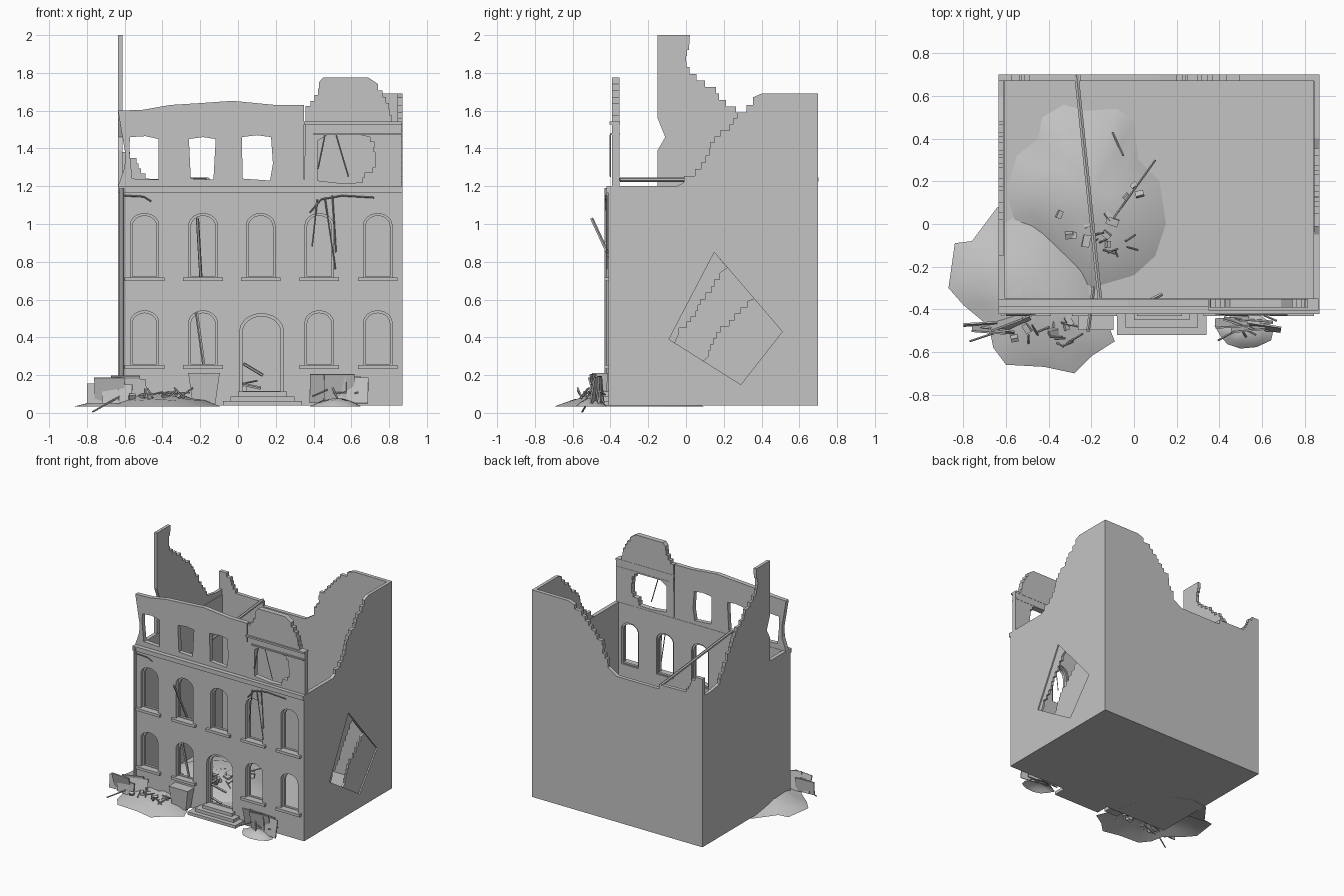
import bpy, bmesh, math, random
from mathutils import Vector, Matrix

random.seed(4)
stone = bpy.data.materials.new("grey stone")
stone.diffuse_color = (0.55, 0.55, 0.55, 1)


def add(name, bm, smooth=False):
    bmesh.ops.recalc_face_normals(bm, faces=bm.faces)
    me = bpy.data.meshes.new(name)
    bm.to_mesh(me)
    bm.free()
    me.materials.append(stone)
    for p in me.polygons:
        p.use_smooth = smooth
    ob = bpy.data.objects.new(name, me)
    bpy.context.collection.objects.link(ob)
    return ob


def plate(name, loops, axis, pos, thick):
    """Flat slab with holes, facing along the x or y axis."""
    cu = bpy.data.curves.new(name, 'CURVE')
    cu.dimensions = '2D'
    cu.fill_mode = 'BOTH'
    cu.extrude = thick / 2
    for loop in loops:
        sp = cu.splines.new('POLY')
        sp.points.add(len(loop) - 1)
        for p, (u, v) in zip(sp.points, loop):
            p.co = (u, v, 0, 1)
        sp.use_cyclic_u = True
    tmp = bpy.data.objects.new(name + "_outline", cu)
    bpy.context.collection.objects.link(tmp)
    bpy.context.view_layer.update()
    me = bpy.data.meshes.new_from_object(tmp.evaluated_get(bpy.context.evaluated_depsgraph_get()))
    bpy.data.objects.remove(tmp)
    bm = bmesh.new()
    bm.from_mesh(me)
    bmesh.ops.remove_doubles(bm, verts=bm.verts, dist=1e-5)
    for v in bm.verts:
        u, w, d = v.co
        v.co = (u, pos - d, w) if axis == 'y' else (pos + d, u, w)
    return add(name, bm)


def box(name, x0, x1, y0, y1, z0, z1, rot=None):
    bm = bmesh.new()
    bmesh.ops.create_cube(bm, size=1)
    c = Vector(((x0 + x1) / 2, (y0 + y1) / 2, (z0 + z1) / 2))
    for v in bm.verts:
        p = Vector((v.co.x * (x1 - x0), v.co.y * (y1 - y0), v.co.z * (z1 - z0)))
        v.co = c + (rot @ p if rot else p)
    return add(name, bm)


def sticks(name, paths, r, sides=5):
    """Rods following each chain of points."""
    bm = bmesh.new()
    for path in paths:
        for a, b in zip(path, path[1:]):
            a, b = Vector(a), Vector(b)
            m = Matrix.Translation((a + b) / 2) @ (b - a).to_track_quat('Z', 'Y').to_matrix().to_4x4()
            bmesh.ops.create_cone(bm, cap_ends=True, segments=sides, radius1=r, radius2=r,
                                  depth=(b - a).length, matrix=m)
    return add(name, bm)


def jag(pts, row=0.032, amp=0.014):
    """Broken brick edge: rows stepping along a line."""
    out = []
    for (u0, v0), (u1, v1) in zip(pts, pts[1:]):
        n = max(1, round(abs(v1 - v0) / row))
        for i in range(n):
            u = u0 + (u1 - u0) * (i + 0.5) / n + random.uniform(-amp, amp)
            out += [(u, v0 + (v1 - v0) * i / n), (u, v0 + (v1 - v0) * (i + 1) / n)]
    return out


def arch(cx, w, z0, z1, rise):
    top = [(cx + w / 2 * math.cos(a), z1 - rise + rise * math.sin(a))
           for a in [math.pi * i / 12 for i in range(13)]]
    return [(cx - w / 2, z0), (cx + w / 2, z0)] + top


def mound(name, rim, centre, height, z=0.033):
    """Heap of rubble: rings shrinking from a ragged rim to a peak."""
    bm = bmesh.new()
    rings = []
    for t in (1, 0.75, 0.5, 0.25):
        k = 0 if t == 1 else 1
        rings.append([bm.verts.new((centre[0] + (x - centre[0]) * t, centre[1] + (y - centre[1]) * t,
                      z + k * height * ((1 - t) ** 0.7 + random.uniform(-0.1, 0.1)))) for x, y in rim])
    n = len(rim)
    for a, b in zip(rings, rings[1:]):
        for i in range(n):
            bm.faces.new((a[i], a[(i + 1) % n], b[(i + 1) % n], b[i]))
    bm.faces.new(rings[-1])
    return add(name, bm, True)


# Main block: floor, front with arched openings, plain back and left side
L, R, F, B = -0.635, 0.87, -0.41, 0.70
COLS = (-0.495, -0.185, 0.12, 0.43, 0.74)
upper = [arch(x, 0.15, 0.715, 1.055, 0.06) for x in COLS]
lower = [arch(x, 0.15, 0.25, 0.54, 0.06) for x in COLS if x != 0.12]
door = arch(0.125, 0.23, 0.11, 0.525, 0.09)
box("floor", L, R, F, B, 0.04, 0.05)
plate("front_wall", [[(L, 0.04), (R, 0.04), (R, 1.2), (L, 1.2)]] + upper + lower + [door],
      'y', -0.38, 0.06)
box("back_wall", L, R, B - 0.03, B, 0.04, 1.2)
box("left_wall", L, L + 0.03, F + 0.06, B - 0.03, 0.04, 1.2)

# Right wall with a broken opening between two recessed panels
diamond = [(0.15, 0.85), (0.51, 0.43), (0.29, 0.15), (-0.09, 0.39)]
plate("right_wall", [[(F + 0.06, 0.04), (B - 0.03, 0.04), (B - 0.03, 1.2), (F + 0.06, 1.2)], diamond],
      'x', R - 0.015, 0.03)
plate("upper_broken_panel", [[(0.15, 0.85), (0.22, 0.768)] + jag([(0.2, 0.74), (0.1, 0.6), (-0.04, 0.42)])
      + [(-0.06, 0.37), (-0.09, 0.39)]], 'x', R - 0.018, 0.016)
plate("lower_broken_panel", [[(0.36, 0.605), (0.51, 0.43), (0.29, 0.15), (0.09, 0.276)]
      + jag([(0.11, 0.3), (0.2, 0.46), (0.33, 0.59)])], 'x', R - 0.018, 0.016)

# Window and door frames, sills, mouldings
for i, (cx, w, z0, z1, rise) in enumerate([(x, 0.15, 0.715, 1.055, 0.06) for x in COLS]
                                          + [(x, 0.15, 0.25, 0.54, 0.06) for x in COLS if x != 0.12]):
    plate(f"window_frame_{i}", [arch(cx, w + 0.01, z0 - 0.004, z1 + 0.005, rise),
          arch(cx, w - 0.022, z0 + 0.008, z1 - 0.012, rise - 0.005)], 'y', -0.37, 0.02)
    box(f"window_sill_{i}", cx - 0.105, cx + 0.105, F - 0.022, F + 0.03, z0 - 0.018, z0 + 0.003)
plate("door_frame", [arch(0.125, 0.24, 0.105, 0.53, 0.09), arch(0.125, 0.2, 0.115, 0.51, 0.08)],
      'y', -0.37, 0.02)
box("cornice", L, R, F - 0.012, F + 0.03, 1.165, 1.2)
sticks("drain_pipe", [[(-0.615, -0.42, 0.1), (-0.615, -0.42, 1.19)]], 0.012, 8)
for i in range(3):
    box(f"door_step_{i}", -0.08 + i * 0.04, 0.34 - i * 0.04, -0.52 + i * 0.035, F + 0.01,
        0.04 + i * 0.024, 0.064 + i * 0.024)

# Top storey: left part of the front with three window holes
top_left = [(L, 1.2), (0.35, 1.2), (0.35, 1.63), (0.2, 1.63), (-0.03, 1.652), (-0.2, 1.64), (-0.36, 1.63),
            (-0.5, 1.605), (L, 1.6), (-0.615, 1.48), (-0.598, 1.38), (-0.6, 1.3)]
gaps = [[(-0.56, 1.24), (-0.42, 1.235), (-0.42, 1.45), (-0.49, 1.465), (-0.572, 1.46), (-0.575, 1.39)],
        [(-0.25, 1.24), (-0.13, 1.235), (-0.118, 1.45), (-0.185, 1.46), (-0.26, 1.45)],
        [(0.025, 1.24), (0.17, 1.23), (0.185, 1.32), (0.175, 1.46), (0.1, 1.47), (0.02, 1.46)]]
plate("top_front_wall", [top_left] + gaps, 'y', -0.37, 0.035)

# Top storey: taller broken bay at the right of the front
bay = [(0.35, 1.2), (0.865, 1.2), (0.865, 1.54)] + jag([(0.83, 1.54), (0.79, 1.64), (0.72, 1.74)]) + \
      [(0.69, 1.775), (0.45, 1.775)] + jag([(0.45, 1.75), (0.39, 1.65), (0.36, 1.6)])
bay_hole = [(0.42, 1.23), (0.55, 1.215)] + jag([(0.65, 1.22), (0.71, 1.3), (0.73, 1.38), (0.69, 1.46)]) + \
           [(0.63, 1.475), (0.48, 1.475), (0.42, 1.44)]
plate("top_bay_wall", [bay, bay_hole], 'y', -0.372, 0.04)
box("bay_moulding", 0.35, 0.865, -0.405, -0.35, 1.528, 1.542)
box("bay_window_hood", 0.4, 0.86, -0.402, -0.35, 1.472, 1.482)

# Broken remains of the other top storey walls
plate("top_left_wall", [[(-0.15, 1.2), (-0.15, 1.39), (-0.11, 1.46), (-0.15, 1.56), (-0.15, 2.0), (0.02, 2.0)]
      + jag([(0.01, 1.98), (0.0, 1.83), (0.17, 1.69), (0.28, 1.59), (0.4, 1.4), (0.5, 1.26)])
      + [(0.6, 1.24), (0.67, 1.24), (0.67, 1.2)]], 'x', L + 0.012, 0.024)
plate("top_right_wall", [[(0.67, 1.2), (0.67, 1.69), (0.4, 1.69)]
      + jag([(0.38, 1.67), (0.29, 1.59), (0.12, 1.4), (0.08, 1.29), (-0.03, 1.22)])
      + [(-0.05, 1.2)]], 'x', R - 0.013, 0.026)
plate("top_back_right_wall", [[(R, 1.2), (R, 1.69), (0.55, 1.69)]
      + jag([(0.52, 1.67), (0.37, 1.57), (0.27, 1.45), (0.18, 1.25)]) + [(0.12, 1.2)]], 'y', B - 0.015, 0.03)
plate("top_back_left_wall", [[(L, 1.2), (L, 1.38)] + jag([(-0.59, 1.38), (-0.53, 1.32), (-0.48, 1.24)])
      + [(-0.25, 1.235), (-0.25, 1.2)]], 'y', B - 0.015, 0.03)

# Fallen roof beam and loose planks in the windows
sticks("fallen_beam", [[(-0.27, 0.7, 1.235), (-0.16, -0.35, 1.235)]], 0.012, 6)
sticks("loose_planks", [[(-0.215, -0.5, 1.03), (-0.19, -0.3, 0.6)], [(-0.22, -0.39, 0.54), (-0.18, -0.36, 0.25)],
                        [(0.03, -0.38, 0.26), (0.13, -0.33, 0.2)], [(0.03, -0.37, 0.15), (0.12, -0.38, 0.13)]], 0.009)
# Hanging roots over the right hand windows
sticks("hanging_roots", [
    [(x0 + s * (1 - math.cos(t * 1.5)), y, z0 + h * math.sin(t * 3.14 * 0.5 + 1.57) - h) for t in (0, 0.2, 0.4, 0.6, 0.8, 1)]
    for x0, s, y, z0, h in ((0.42, -0.03, -0.42, 1.13, 0.25), (0.46, 0.06, -0.42, 1.14, 0.38), (0.5, 0.02, -0.42, 1.15, 0.3),
                            (0.46, -0.04, -0.4, 1.47, 0.18), (0.52, 0.07, -0.4, 1.47, 0.22))]
    + [[(0.38, -0.42, 1.06), (0.44, -0.425, 1.13), (0.55, -0.425, 1.15), (0.72, -0.425, 1.14)],
       [(-0.6, -0.425, 1.15), (-0.5, -0.425, 1.145), (-0.46, -0.42, 1.12)]], 0.004, 4)

# Rubble heaps outside and inside
mound("outer_rubble", [(-0.87, -0.3), (-0.84, -0.09), (-0.76, -0.08), (-0.64, 0.08), (-0.5, 0.1), (-0.36, 0.04),
      (-0.2, -0.2), (-0.15, -0.4), (-0.09, -0.55), (-0.2, -0.62), (-0.28, -0.7), (-0.42, -0.67), (-0.6, -0.66),
      (-0.66, -0.58), (-0.68, -0.48), (-0.8, -0.38)], (-0.42, -0.34), 0.085)
mound("inner_rubble", [(-0.56, 0.02), (-0.6, 0.15), (-0.55, 0.32), (-0.45, 0.4), (-0.43, 0.5), (-0.33, 0.56),
      (-0.22, 0.53), (-0.08, 0.54), (0, 0.48), (0.02, 0.3), (0.12, 0.2), (0.15, 0), (0.1, -0.15), (0, -0.24),
      (-0.2, -0.3), (-0.4, -0.1)], (-0.22, 0.12), 0.11, 0.052)
mound("right_rubble", [(0.52 + 0.14 * math.cos(a) * random.uniform(0.8, 1.1), -0.5 + 0.085 * math.sin(a))
      for a in [i * math.tau / 11 for i in range(11)]], (0.52, -0.5), 0.05)

# Upright broken boards, tilted slabs and twigs scattered in the heaps
for side, cx, x0, x1 in (("left", -0.64, -0.8, -0.48), ("right", 0.53, 0.38, 0.69)):
    for i in range(5):
        x = x0 + 0.08 + (x1 - x0 - 0.16) * i / 4
        rot = Matrix.Rotation(random.uniform(-0.4, 0.4), 3, 'Z') @ Matrix.Rotation(random.uniform(-0.3, 0.3), 3, 'X')
        y, h = -0.47 + random.uniform(-0.03, 0.02), random.uniform(0.1, 0.16)
        box(f"{side}_board_{i}", x - 0.08, x + 0.08, y - 0.004, y + 0.004, 0.05, 0.05 + h, rot)
bm = bmesh.new()
bmesh.ops.create_cone(bm, cap_ends=True, segments=4, radius1=0.085, radius2=0.118, depth=0.16,
                      matrix=Matrix.Translation((-0.18, -0.455, 0.13)) @ Matrix.Diagonal((1, 0.5, 1, 1))
                      @ Matrix.Rotation(math.pi / 4, 4, 'Z'))
add("broken_planter", bm)
for i in range(22):
    x, y = random.choice([(-0.42, -0.52), (-0.25, -0.05), (-0.1, 0.1)])
    x, y = x + random.uniform(-0.15, 0.15), y + random.uniform(-0.08, 0.12)
    s = random.uniform(0.015, 0.03)
    z = 0.09 if y < -0.4 else 0.13
    box(f"rubble_brick_{i}", x - s, x + s, y - s * 0.6, y + s * 0.6, z - 0.02, z + 0.01,
        Matrix.Rotation(random.uniform(0, 3), 3, 'Z') @ Matrix.Rotation(random.uniform(-0.6, 0.6), 3, 'X'))
twigs = [[(-0.77, -0.55, 0.005), (-0.62, -0.5, 0.09)], [(-0.1, 0.02, 0.13), (0.1, 0.3, 0.17)],
         [(-0.1, 0.43, 0.1), (-0.05, 0.32, 0.13)]]
for cx, cy, z, n in ((-0.4, -0.53, 0.1, 10), (-0.12, -0.1, 0.14, 8), (0.55, -0.5, 0.1, 6)):
    for i in range(n):
        p = Vector((cx + random.uniform(-0.13, 0.13), cy + random.uniform(-0.04, 0.06), z))
        d = Vector((random.uniform(-0.09, 0.09), random.uniform(-0.05, 0.05), random.uniform(-0.03, 0.05)))
        twigs.append([p - d / 2, p + d / 2 + Vector((0, 0, 0.01))])
sticks("twigs", twigs, 0.005)
